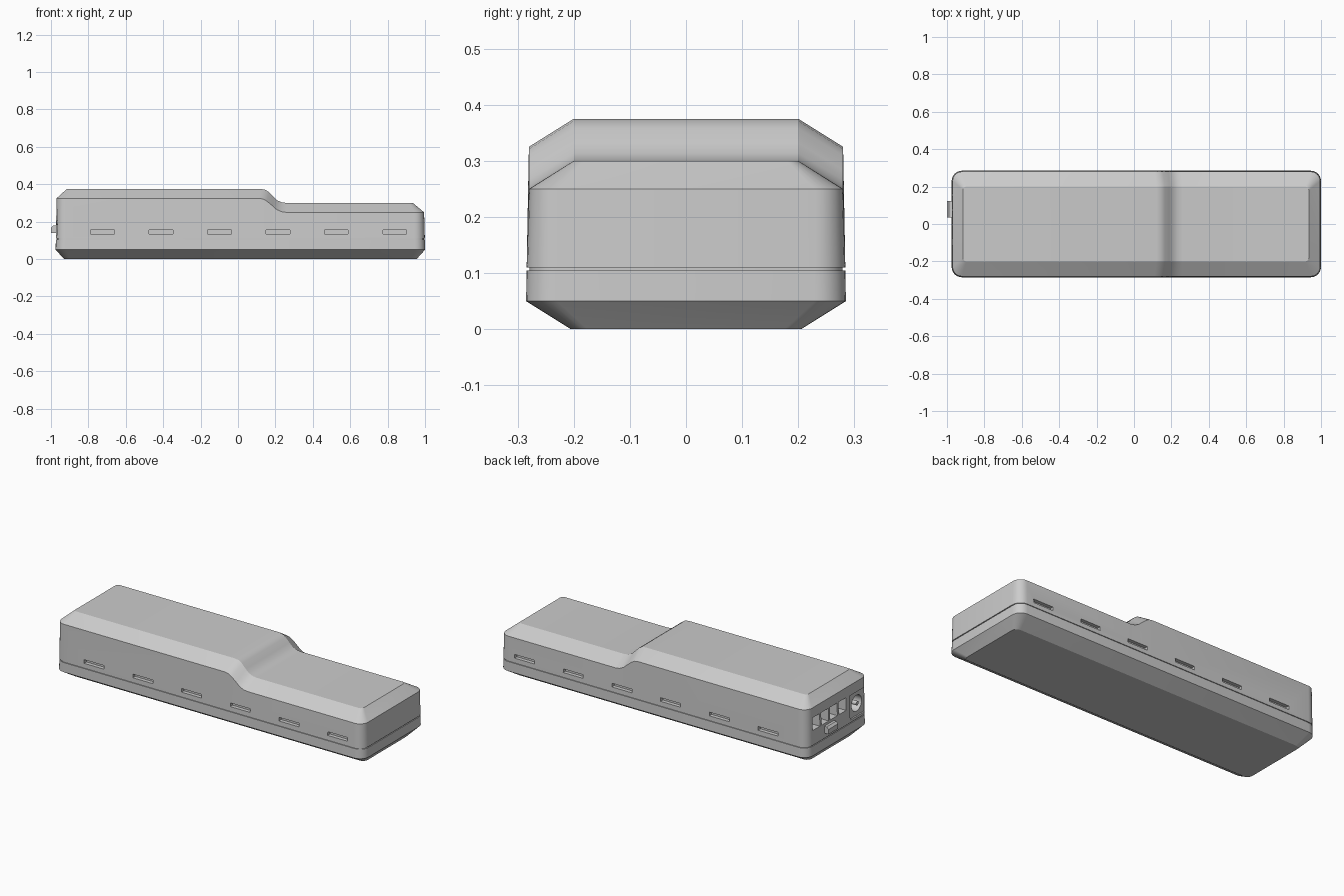
import bpy, bmesh, math
from mathutils import Matrix

if "Cube" in bpy.data.objects:
    bpy.data.objects.remove(bpy.data.objects["Cube"])

# Step profile along x: at the top face and at the shoulder edge below it
TOP_STEP = [(.12, .375), (.145, .371), (.165, .358), (.19, .332), (.21, .314), (.235, .303), (.26, .3)]
EDGE_STEP = [(.11, .325), (.135, .321), (.155, .309), (.185, .284), (.205, .266), (.23, .254), (.255, .25)]
ARC = 6


def ring(x0, x1, hw, r, z=None, step=EDGE_STEP):
    """Rounded rectangle; z is constant, or follows the step profile when None."""
    def height(x):
        if z is not None:
            return z
        return step[0][1] if x < 0 else step[-1][1]

    def corner(cx, cy, start):
        out = []
        for i in range(ARC + 1):
            a = math.radians(start + 90 * i / ARC)
            x = cx + r * math.cos(a)
            out.append((x, cy + r * math.sin(a), height(x)))
        return out
    mid = [(x, zz if z is None else z) for x, zz in step]
    return (corner(x0 + r, -hw + r, 180) + [(x, -hw, h) for x, h in mid]
            + corner(x1 - r, -hw + r, 270) + corner(x1 - r, hw - r, 0)
            + [(x, hw, h) for x, h in reversed(mid)] + corner(x0 + r, hw - r, 90))


def loft(name, rings):
    bm = bmesh.new()
    rows = [[bm.verts.new(p) for p in rg] for rg in rings]
    n = len(rows[0])
    for a, b in zip(rows, rows[1:]):
        for i in range(n):
            j = (i + 1) % n
            bm.faces.new((a[i], a[j], b[j], b[i]))
    # caps: flat ends plus strips across the step
    s, k = ARC + 1, len(TOP_STEP)
    for row, top in ((rows[0], False), (rows[-1], True)):
        front = row[s:s + k]
        back = row[3 * s + k:3 * s + 2 * k][::-1]
        caps = [row[:s + 1] + row[3 * s + 2 * k - 1:], row[s + k - 1:3 * s + k + 1]]
        caps += [[front[i], front[i + 1], back[i + 1], back[i]] for i in range(k - 1)]
        for c in caps:
            bm.faces.new(c if top else c[::-1])
    bmesh.ops.recalc_face_normals(bm, faces=bm.faces)
    return finish(name, bm)


def finish(name, bm):
    me = bpy.data.meshes.new(name)
    bm.to_mesh(me)
    bm.free()
    ob = bpy.data.objects.new(name, me)
    bpy.context.collection.objects.link(ob)
    return ob


def add_box(bm, x, y, z):
    c = [(p[0] + p[1]) / 2 for p in (x, y, z)]
    d = [p[1] - p[0] for p in (x, y, z)]
    bmesh.ops.create_cube(bm, size=1, matrix=Matrix.Translation(c) @ Matrix.Diagonal((*d, 1)))


def add_rod(bm, x0, x1, y, z, r):
    m = Matrix.Translation(((x0 + x1) / 2, y, z)) @ Matrix.Rotation(math.pi / 2, 4, 'Y')
    bmesh.ops.create_cone(bm, cap_ends=True, segments=32, radius1=r, radius2=r, depth=x1 - x0, matrix=m)


def cut(target, name, bm):
    cutter = finish(name, bm)
    cutter.hide_render = True
    bpy.context.view_layer.objects.active = target
    mod = target.modifiers.new(name, 'BOOLEAN')
    mod.operation, mod.solver, mod.object = 'DIFFERENCE', 'EXACT', cutter
    bpy.ops.object.modifier_apply(modifier=mod.name)
    bpy.data.objects.remove(cutter)


def smooth(ob):
    bpy.ops.object.select_all(action='DESELECT')
    ob.select_set(True)
    bpy.context.view_layer.objects.active = ob
    bpy.ops.object.shade_smooth_by_angle(angle=math.radians(25))


# Lower shell with a raised lip that forms the seam groove
lower = loft("lower_case", [
    ring(-.93, .955, .205, .03, 0), ring(-.975, 1, .285, .055, .05),
    ring(-.974, .999, .284, .055, .105), ring(-.969, .994, .279, .05, .105),
    ring(-.969, .994, .279, .05, .11)])

# Upper shell with sloping shoulders and stepped top
upper = loft("upper_case", [
    ring(-.974, .999, .284, .055, .11),
    ring(-.97, .995, .28, .05),
    ring(-.915, .935, .2, .02, step=TOP_STEP)])

# Vent slots along both long sides
bm = bmesh.new()
for i in range(6):
    x = -.725 + i * .3126
    for s in (-1, 1):
        add_box(bm, (x - .064, x + .064), sorted((s * .262, s * .3)), (.135, .156))
cut(upper, "vent_cutter", bm)

# Rear sockets: four square openings, then the power jack panel
bm = bmesh.new()
for i in range(4):
    y = .195 - i * .08
    add_box(bm, (-1.02, -.89), (y - .033, y + .033), (.195, .268))
add_box(bm, (-1.02, -.965), (-.255, -.115), (.125, .265))
cut(upper, "socket_cutter", bm)
bm = bmesh.new()
add_rod(bm, -1.02, -.88, -.185, .195, .046)
cut(upper, "jack_cutter", bm)

# Jack pin
bm = bmesh.new()
add_rod(bm, -.9, -.875, -.185, .195, .014)
add_rod(bm, -.97, -.9, -.185, .195, .012)
pin = finish("jack_pin", bm)

# Small plug tab on the end, with a chamfered upper edge
bm = bmesh.new()
add_box(bm, (-1, -.95), (.035, .122), (.14, .18))
edges = [e for e in bm.edges if all(v.co.x < -.99 and v.co.z > .17 for v in e.verts)]
bmesh.ops.bevel(bm, geom=edges, offset=.012, segments=1, affect='EDGES')
finish("plug_tab", bm)

for ob in (lower, upper, pin):
    smooth(ob)
